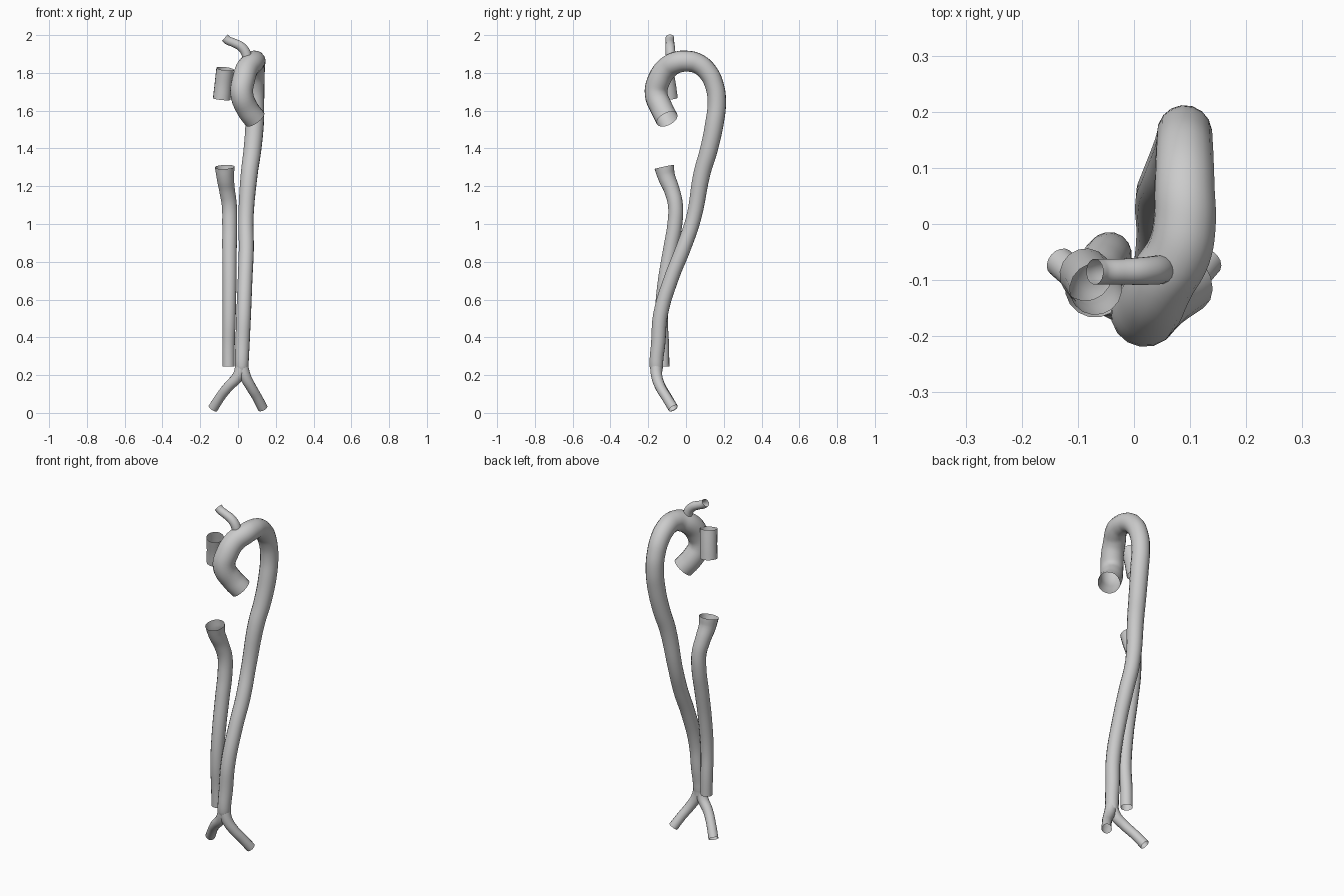
import bpy


def tube(name, pts):
    """Open-ended smooth vessel through (x, y, z, radius) points."""
    cu = bpy.data.curves.new(name, 'CURVE')
    cu.dimensions = '3D'
    cu.resolution_u = 5
    cu.bevel_depth = 1.0
    cu.bevel_resolution = 6
    cu.use_fill_caps = False
    sp = cu.splines.new('BEZIER')
    sp.bezier_points.add(len(pts) - 1)
    for bp, (x, y, z, r) in zip(sp.bezier_points, pts):
        bp.co = (x, y, z)
        bp.radius = r
        bp.handle_left_type = bp.handle_right_type = 'AUTO'
    ob = bpy.data.objects.new(name, cu)
    bpy.context.collection.objects.link(ob)
    bpy.ops.object.select_all(action='DESELECT')
    ob.select_set(True)
    bpy.context.view_layer.objects.active = ob
    bpy.ops.object.convert(target='MESH')
    bpy.ops.object.shade_smooth_by_angle()
    return bpy.context.object


# Main artery: root, arch and long descending trunk
tube("aorta", [
    (0.09, -0.10, 1.555, .06), (0.05, -0.128, 1.61, .06),
    (0.02, -0.158, 1.69, .061), (0.03, -0.142, 1.765, .061),
    (0.05, -0.10, 1.825, .06), (0.08, -0.05, 1.855, .058),
    (0.09, 0.0, 1.862, .056), (0.09, 0.06, 1.85, .054),
    (0.09, 0.115, 1.805, .052), (0.09, 0.15, 1.735, .05),
    (0.09, 0.163, 1.65, .049), (0.088, 0.15, 1.53, .049),
    (0.076, 0.12, 1.39, .047), (0.06, 0.085, 1.27, .045),
    (0.042, 0.04, 1.03, .04), (0.044, -0.015, 0.87, .04),
    (0.038, -0.075, 0.72, .039), (0.03, -0.135, 0.52, .039),
    (0.024, -0.147, 0.37, .038), (0.02, -0.157, 0.25, .036),
    (0.02, -0.153, 0.215, .03)])

# Lower fork, left and right
tube("right_iliac", [
    (0.02, -0.158, 0.26, .032), (0.0, -0.155, 0.195, .03),
    (-0.05, -0.135, 0.14, .027), (-0.09, -0.105, 0.09, .026),
    (-0.132, -0.068, 0.025, .027)])
tube("left_iliac", [
    (0.02, -0.158, 0.26, .032), (0.038, -0.155, 0.195, .03),
    (0.07, -0.135, 0.135, .027), (0.10, -0.105, 0.085, .026),
    (0.131, -0.068, 0.025, .027)])

# Branch rising from the arch
tube("arch_branch", [
    (0.05, -0.08, 1.86, .026), (0.042, -0.082, 1.905, .026),
    (0.015, -0.084, 1.94, .025), (-0.025, -0.085, 1.96, .023),
    (-0.055, -0.085, 1.973, .023), (-0.07, -0.085, 1.986, .023)])

# Lower vein with flared top
tube("lower_vein", [
    (-0.07, -0.115, 1.302, .053), (-0.068, -0.105, 1.255, .047),
    (-0.058, -0.075, 1.18, .042), (-0.046, -0.056, 1.1, .04),
    (-0.044, -0.059, 1.0, .04), (-0.045, -0.08, 0.88, .039),
    (-0.045, -0.115, 0.68, .037), (-0.047, -0.13, 0.5, .035),
    (-0.05, -0.122, 0.35, .033), (-0.05, -0.12, 0.245, .032)])

# Short upper vein
tube("upper_vein", [
    (-0.086, -0.09, 1.662, .047), (-0.078, -0.1, 1.74, .046),
    (-0.068, -0.116, 1.822, .047)])
